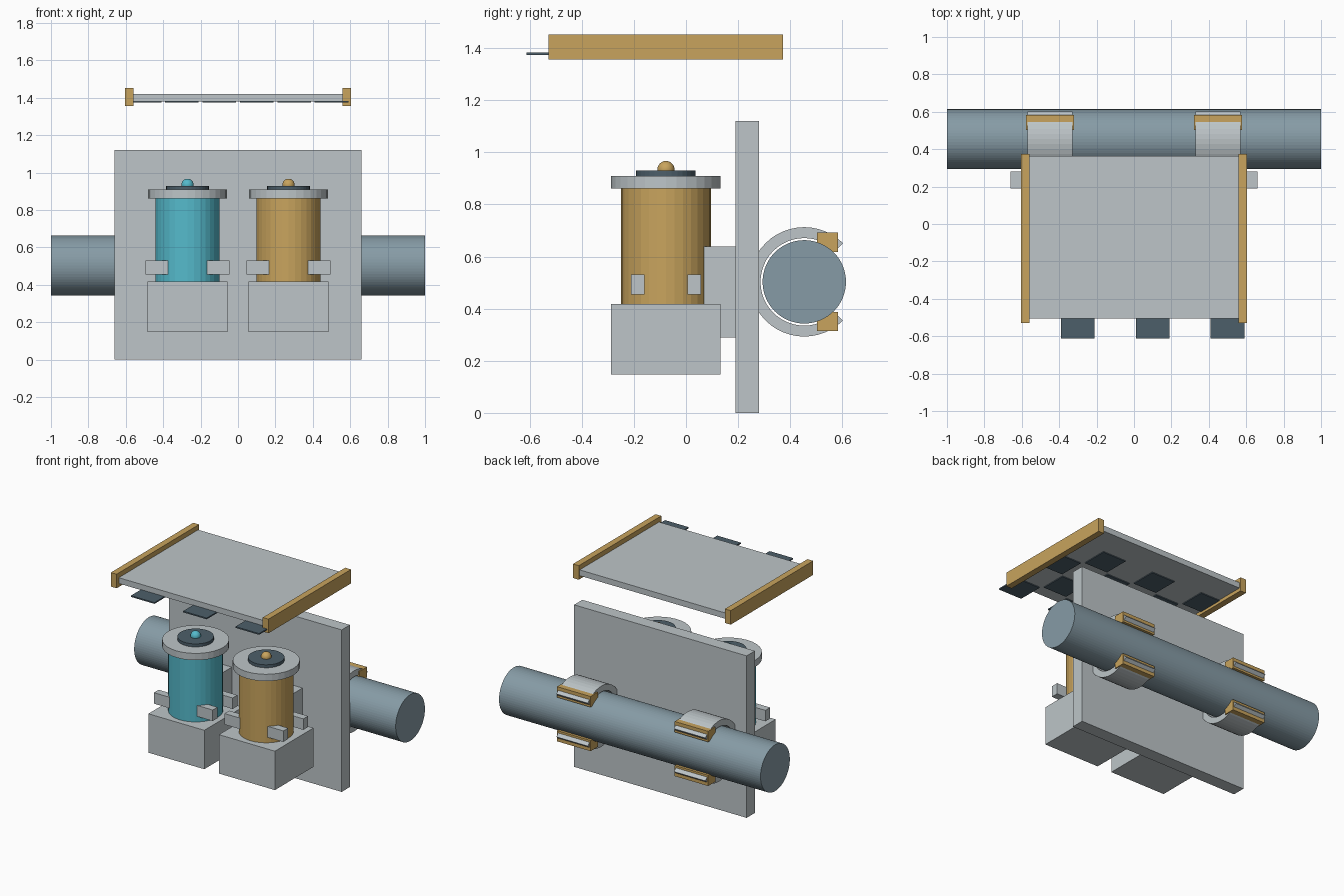
import bpy, bmesh, math
from mathutils import Matrix, Vector

old = bpy.data.objects.get("Cube")
if old:
    bpy.data.objects.remove(old, do_unlink=True)


def material(name, rgb):
    m = bpy.data.materials.new(name)
    m.use_nodes = True
    color = (*rgb, 1)
    m.diffuse_color = color
    m.node_tree.nodes["Principled BSDF"].inputs["Base Color"].default_value = color
    return m


GREY = material("light grey", (0.51, 0.56, 0.58))
GOLD = material("gold", (0.58, 0.37, 0.11))
TEAL = material("teal", (0.09, 0.49, 0.60))
STEEL = material("blue steel", (0.24, 0.33, 0.38))
DARK = material("dark slate", (0.073, 0.114, 0.144))


def finish(name, bm, mat, smooth=False):
    bmesh.ops.recalc_face_normals(bm, faces=bm.faces)
    mesh = bpy.data.meshes.new(name)
    bm.to_mesh(mesh)
    bm.free()
    mesh.materials.append(mat)
    ob = bpy.data.objects.new(name, mesh)
    bpy.context.collection.objects.link(ob)
    if smooth:
        for p in mesh.polygons:
            p.use_smooth = True
    return ob


def box(name, x, y, z, mat):
    """Box from (min, max) pairs along each axis."""
    bm = bmesh.new()
    size = [r[1] - r[0] for r in (x, y, z)]
    mid = Vector([(r[0] + r[1]) / 2 for r in (x, y, z)])
    bmesh.ops.create_cube(bm, size=1, matrix=Matrix.Translation(mid) @ Matrix.Diagonal((*size, 1)))
    return finish(name, bm, mat)


def cylinder(name, centre, radius, length, mat, sides=32, axis="Z"):
    bm = bmesh.new()
    turn = Matrix.Rotation(math.pi / 2, 4, "Y") if axis == "X" else Matrix.Identity(4)
    bmesh.ops.create_cone(bm, cap_ends=True, segments=sides, radius1=radius, radius2=radius,
                          depth=length, matrix=Matrix.Translation(centre) @ turn)
    return finish(name, bm, mat)


# Mounting plate and horizontal pipe behind it
PIPE_Y, PIPE_Z = 0.454, 0.503
box("back_plate", (-0.66, 0.66), (0.19, 0.28), (0, 1.12), GREY)
cylinder("pipe", (0, PIPE_Y, PIPE_Z), 0.16, 2, STEEL, 64, "X")


# Open clamp ring around the pipe, with its gap to the back
def clamp_ring(name, x0, x1, inner=0.168, outer=0.21, steps=36):
    bm = bmesh.new()
    rows = []
    for i in range(steps + 1):
        a = math.radians(45 + 270 * i / steps)
        rows.append([bm.verts.new((x, PIPE_Y + r * math.cos(a), PIPE_Z + r * math.sin(a)))
                     for x, r in ((x0, inner), (x1, inner), (x1, outer), (x0, outer))])
    for a, b in zip(rows, rows[1:]):
        for k in range(4):
            bm.faces.new((a[k], a[(k + 1) % 4], b[(k + 1) % 4], b[k]))
    bm.faces.new(rows[0])
    bm.faces.new(rows[-1])
    return finish(name, bm, GREY)


for side, cx in (("right", -0.45), ("left", 0.45)):
    clamp_ring(f"clamp_ring_{side}", cx - 0.12, cx + 0.12)
    for level, s in (("upper", 1), ("lower", -1)):
        z = sorted((PIPE_Z + s * 0.115, PIPE_Z + s * 0.189))
        box(f"clamp_pad_{level}_{side}", (cx - 0.128, cx + 0.128), (0.503, 0.583), z, GOLD)

# Two canisters on base blocks
CAN_Y = -0.077
for side, cx, mat in (("right", -0.27, TEAL), ("left", 0.27, GOLD)):
    box(f"base_block_{side}", (cx - 0.214, cx + 0.214), (-0.288, 0.133), (0.148, 0.417), GREY)
    box(f"plate_bracket_{side}", (cx - 0.09, cx + 0.09), (0.07, 0.19), (0.29, 0.638), GREY)
    cylinder(f"canister_{side}", (cx, CAN_Y, 0.64), 0.172, 0.446, mat)
    cylinder(f"canister_lid_{side}", (cx, CAN_Y, 0.885), 0.21, 0.047, GREY)
    cylinder(f"lid_cap_{side}", (cx, CAN_Y, 0.917), 0.114, 0.025, DARK)
    bm = bmesh.new()
    bmesh.ops.create_uvsphere(bm, u_segments=24, v_segments=12, radius=0.033,
                              matrix=Matrix.Translation((cx, CAN_Y, 0.934)))
    finish(f"lid_knob_{side}", bm, mat, smooth=True)
    # Four grip lugs around each canister
    for sx in (-1, 1):
        for sy in (-1, 1):
            x = sorted((cx + sx * 0.102, cx + sx * 0.225))
            y = CAN_Y + sy * 0.109
            box(f"grip_lug_{side}", x, (y - 0.026, y + 0.026), (0.455, 0.531), GREY)

# Canopy panel with side rails
box("canopy_panel", (-0.56, 0.56), (-0.504, 0.363), (1.38, 1.42), GREY)
for side, s in (("right", -1), ("left", 1)):
    box(f"canopy_rail_{side}", sorted((s * 0.559, s * 0.603)), (-0.528, 0.373), (1.356, 1.453), GOLD)

# Chequered tiles beneath the canopy
for row in range(4):
    for col in range(6):
        if (row + col) % 2:
            x, y = -0.5 + 0.2 * col, -0.523 + 0.2 * row
            box("canopy_tile", (x - 0.09, x + 0.09), (y - 0.09, y + 0.09), (1.374, 1.383), DARK)
